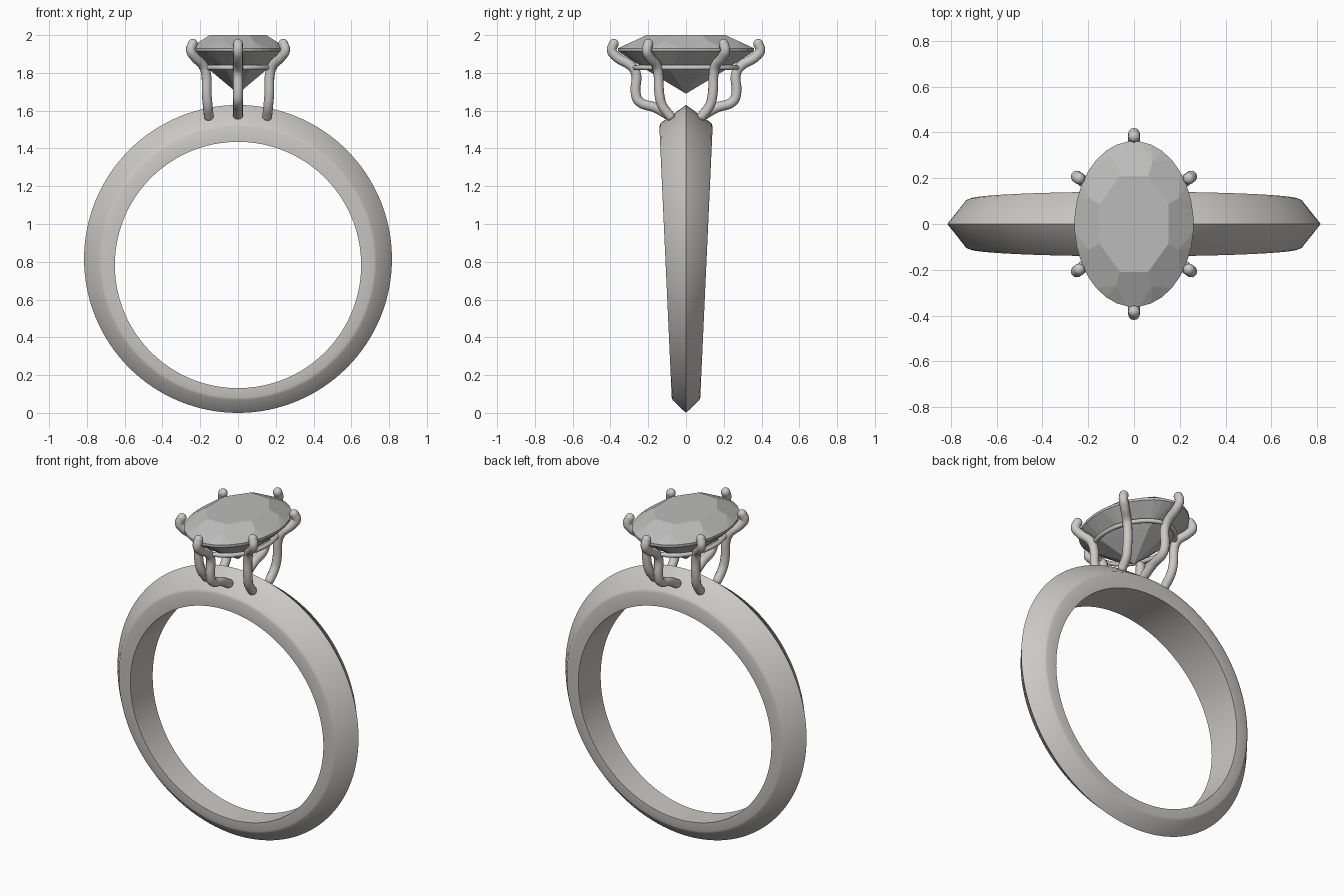
import bpy, bmesh, math
from math import cos, sin, pi

if "Cube" in bpy.data.objects:
    bpy.data.objects.remove(bpy.data.objects["Cube"])


def material(name, rgb):
    m = bpy.data.materials.new(name)
    m.use_nodes = True
    m.diffuse_color = (*rgb, 1)
    m.node_tree.nodes["Principled BSDF"].inputs["Base Color"].default_value = (*rgb, 1)
    return m


metal = material("polished metal", (0.60, 0.585, 0.56))
stone = material("pale grey stone", (0.50, 0.50, 0.495))


def add_object(name, data, mat):
    ob = bpy.data.objects.new(name, data)
    bpy.context.collection.objects.link(ob)
    data.materials.append(mat)
    return ob


def smooth(ob, angle):
    bpy.ops.object.select_all(action="DESELECT")
    ob.select_set(True)
    bpy.context.view_layer.objects.active = ob
    bpy.ops.object.shade_smooth_by_angle(angle=math.radians(angle))


def from_bmesh(name, bm, mat):
    bmesh.ops.recalc_face_normals(bm, faces=bm.faces)
    mesh = bpy.data.meshes.new(name)
    bm.to_mesh(mesh)
    bm.free()
    return add_object(name, mesh, mat)


# Band: knife-edge section swept round, wider towards the top
# Each section point: circle centre height, circle radius, share of half width
half = [(0.783, 0.652, 1.0), (0.799, 0.718, 1.0), (0.801, 0.733, 0.95)]
section = half + [(0.815, 0.815, 0.0)] + [(c, r, -w) for c, r, w in reversed(half)]
SEGMENTS = 128
bm = bmesh.new()
rings = []
for i in range(SEGMENTS):
    a = 2 * pi * i / SEGMENTS
    ring = []
    for c, r, w in section:
        z = c + r * sin(a)
        width = 0.072 + 0.0455 * z
        ring.append(bm.verts.new((r * cos(a), w * width, z)))
    rings.append(ring)
n = len(section)
for i, ring in enumerate(rings):
    after = rings[(i + 1) % SEGMENTS]
    for j in range(n):
        k = (j + 1) % n
        bm.faces.new((ring[j], after[j], after[k], ring[k]))
smooth(from_bmesh("band", bm, metal), 40)

# Stone: hull of oval rings gives flat crown and pavilion facets
GEM_X, GEM_Y = 0.26, 0.362
corner = 1 / cos(pi / 8)
# Each ring: sides, size, height
gem_rings = [(8, 0.577 * corner, 2.0), (8, 0.75 * corner, 1.971),
             (32, 1.0, 1.93), (32, 1.0, 1.915), (8, 0.55 * corner, 1.81)]
bm = bmesh.new()
for sides, size, z in gem_rings:
    for i in range(sides):
        a = 2 * pi * (i + 0.5) / sides
        bm.verts.new((GEM_X * size * cos(a), GEM_Y * size * sin(a), z))
bm.verts.new((0, 0, 1.69))
bmesh.ops.convex_hull(bm, input=bm.verts)
bmesh.ops.dissolve_limit(bm, angle_limit=math.radians(2), verts=bm.verts, edges=bm.edges)
from_bmesh("stone", bm, stone)


def wire(name, points, radius, cyclic=False):
    """Round wire through the points, with domed ends when open."""
    curve = bpy.data.curves.new(name, "CURVE")
    curve.dimensions = "3D"
    curve.bevel_depth = radius
    curve.bevel_resolution = 4
    curve.resolution_u = 6
    spline = curve.splines.new("BEZIER")
    spline.bezier_points.add(len(points) - 1)
    for bp, p in zip(spline.bezier_points, points):
        bp.co = p
        bp.handle_left_type = bp.handle_right_type = "AUTO"
    spline.use_cyclic_u = cyclic
    tube = add_object(name, curve, metal)
    bpy.context.view_layer.update()
    bm = bmesh.new()
    mesh = bpy.data.meshes.new_from_object(tube.evaluated_get(bpy.context.evaluated_depsgraph_get()))
    bm.from_mesh(mesh)
    bpy.data.objects.remove(tube)
    bpy.data.meshes.remove(mesh)
    if not cyclic:
        for p in (points[0], points[-1]):
            ball = bmesh.ops.create_uvsphere(bm, u_segments=16, v_segments=10, radius=radius)
            bmesh.ops.translate(bm, verts=ball["verts"], vec=p)
    smooth(from_bmesh(name, bm, metal), 60)


# Prongs: foot on the band, upright leg, flared arm, hooked tip
end_prong = [(0, 0.09, 1.575), (0, 0.16, 1.615), (0, 0.25, 1.65), (0, 0.266, 1.69),
             (0, 0.266, 1.80), (0, 0.29, 1.836), (0, 0.372, 1.888),
             (0, 0.393, 1.92), (0, 0.382, 1.954)]
side_prong = [(0.155, 0.085, 1.572), (0.16, 0.125, 1.625), (0.165, 0.14, 1.68),
              (0.17, 0.147, 1.80), (0.182, 0.155, 1.836), (0.232, 0.195, 1.888),
              (0.25, 0.207, 1.92), (0.24, 0.199, 1.954)]
for sy, end in ((-1, "front"), (1, "back")):
    wire(end + "_prong", [(x, sy * y, z) for x, y, z in end_prong], 0.026)
    for sx, hand in ((1, "left"), (-1, "right")):
        wire(f"{end}_{hand}_prong", [(sx * x, sy * y, z) for x, y, z in side_prong], 0.026)

# Gallery rail: thin oval hoop tying the prongs together
rail = [(0.195 * cos(a), 0.27 * sin(a), 1.828) for a in (pi * i / 8 for i in range(16))]
wire("gallery_rail", rail, 0.013, cyclic=True)
